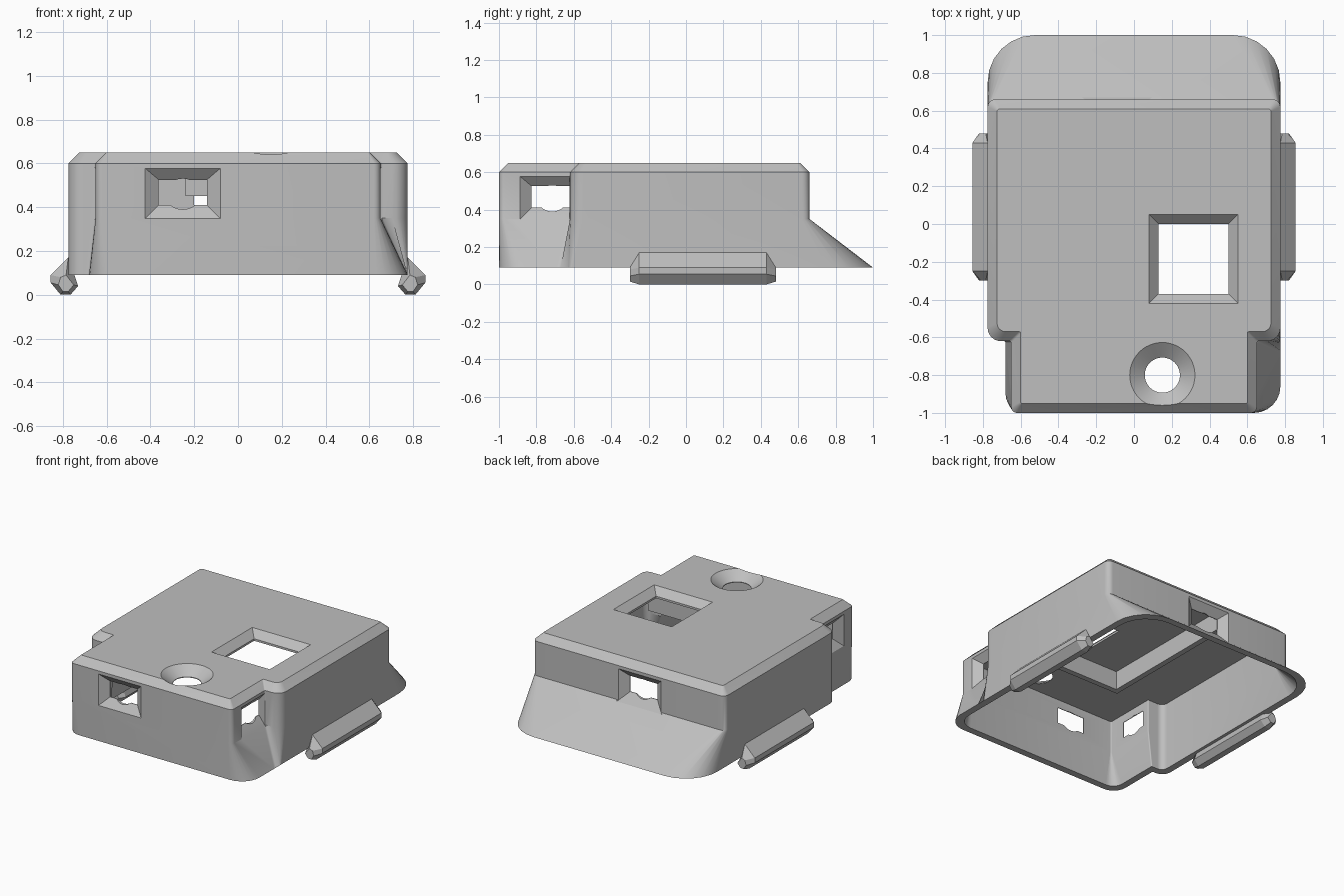
import bpy, bmesh, math
from mathutils import Vector

if "Cube" in bpy.data.objects:
    bpy.data.objects.remove(bpy.data.objects["Cube"], do_unlink=True)

grey = bpy.data.materials.new("plain grey plastic")
grey.use_nodes = True
colour = (0.52, 0.52, 0.52, 1)
grey.diffuse_color = colour
grey.node_tree.nodes["Principled BSDF"].inputs["Base Color"].default_value = colour


def finish(name, bm):
    bmesh.ops.recalc_face_normals(bm, faces=bm.faces)
    mesh = bpy.data.meshes.new(name)
    bm.to_mesh(mesh)
    bm.free()
    mesh.materials.append(grey)
    obj = bpy.data.objects.new(name, mesh)
    bpy.context.collection.objects.link(obj)
    return obj


def loft(name, rings):
    """Skin equal-length rings of points and cap both ends."""
    bm = bmesh.new()
    rows = [[bm.verts.new(p) for p in ring] for ring in rings]
    n = len(rows[0])
    for a, b in zip(rows, rows[1:]):
        for i in range(n):
            j = (i + 1) % n
            bm.faces.new((a[i], a[j], b[j], b[i]))
    bm.faces.new(rows[0])
    bm.faces.new(rows[-1])
    return finish(name, bm)


def box(name, x0, x1, y0, y1, z0, z1):
    ring = [(x0, y0), (x1, y0), (x1, y1), (x0, y1)]
    return loft(name, [[(x, y, z) for x, y in ring] for z in (z0, z1)])


# Inward direction at each corner of the notched outline
INWARD = [(1, 1), (-1, 1), (-1, 1), (-1, 1), (-1, -1), (1, -1), (1, 1), (1, 1)]


def outline(corners, z, inset=0, steps=6):
    pts = [Vector((x + sx * inset, y + sy * inset))
           for (x, y, r), (sx, sy) in zip(corners, INWARD)]
    ring = []
    for i, p in enumerate(pts):
        r = max(corners[i][2] - inset * 0.5, 0.008)
        u = (pts[i - 1] - p).normalized()
        v = (pts[(i + 1) % len(pts)] - p).normalized()
        for k in range(steps + 1):
            t = math.pi / 2 * k / steps
            q = p + r * (u + v) - r * (v * math.cos(t) + u * math.sin(t))
            ring.append((q.x, q.y, z))
    return ring


# Shell: inner ceiling, down to the rim, up the outside to the lid
base = [(-.68, -1, .1), (.775, -1, .14), (.775, -.68, .01), (.775, -.62, .01),
        (.775, 1, .25), (-.775, 1, .25), (-.775, -.62, .07), (-.68, -.62, .01)]
wall = [(-.65, -1, .03), (.65, -1, .03), (.65, -.62, .01), (.775, -.62, .07),
        (.775, .66, .04), (-.775, .66, .04), (-.775, -.62, .07), (-.65, -.62, .01)]
T = 0.05
shell = loft("case_shell", [
    outline(wall, .585, T), outline(wall, .35, T), outline(base, .09, T),
    outline(base, .09), outline(wall, .35), outline(wall, .6), outline(wall, .65, T)])

cutters = []


def ellipse(cu, cv, ru, rv, n=48):
    return [(cu + ru * math.cos(math.tau * i / n), cv + rv * math.sin(math.tau * i / n))
            for i in range(n)]


def window(place, centre, clip=9.0):
    """Bevelled port with a scalloped sill; place maps (along, up, depth) to space."""
    rings = []
    for depth, grow in ((-.01, .075), (.046, 0), (.12, 0)):
        u0, u1 = centre - .11 - grow, min(centre + .11 + grow, clip)
        v0, v1 = .41 - grow, .525 + grow * .85
        rings.append([place(u, v, depth) for u, v in
                      ((u0, v0), (u1, v0), (u1, v1), (u0, v1))])
    cutters.append(loft("window_cutter", rings))
    oval = ellipse(centre, .46, .08, .07)
    cutters.append(loft("sill_cutter", [[place(u, v, d) for u, v in oval]
                                        for d in (.005, .125)]))


# Ports in the front, the back and both sides of the narrow front section
window(lambda u, v, d: (u, -1 + d, v), -.252)
window(lambda u, v, d: (u, .66 - d, v), -.09)
for s in (1, -1):
    window(lambda u, v, d: (s * (.65 - d), u, v), -.715, -.622)

# Square opening in the lid
rings = []
for z, h in ((.66, .245), (.6, .185), (.5, .185)):
    rings.append([(.315 + a * h, -.185 + b * h, z)
                  for a, b in ((-1, -1), (1, -1), (1, 1), (-1, 1))])
cutters.append(loft("lid_cutter", rings))

# Countersunk round hole in the lid
cutters.append(loft("countersink_cutter", [
    [(x, y, z) for x, y in ellipse(.15, -.8, r, r)]
    for z, r in ((.66, .186), (.59, .093), (.5, .093))]))

# Cut all openings, then drop the cutters
for c in cutters:
    mod = shell.modifiers.new("opening", "BOOLEAN")
    mod.operation = "DIFFERENCE"
    mod.solver = "EXACT"
    mod.object = c
bpy.context.view_layer.update()
cut = bpy.data.meshes.new_from_object(
    shell.evaluated_get(bpy.context.evaluated_depsgraph_get()))
shell.modifiers.clear()
shell.data = cut
for c in cutters:
    bpy.data.objects.remove(c, do_unlink=True)

bpy.ops.object.select_all(action="DESELECT")
shell.select_set(True)
bpy.context.view_layer.objects.active = shell
bpy.ops.object.shade_smooth_by_angle(angle=math.radians(30))

# Ribs under the lid
box("cross_rib", -.24, .6, -.46, -.42, .45, .59)
box("long_rib", -.24, -.2, -.42, .615, .45, .59)

# Snap rails along both lower sides, with tapered ends
full = [(.775, .17), (.855, .09), (.855, .055), (.81, 0), (.765, 0), (.73, .04)]
tip = [(.785, .09), (.81, .08), (.82, .045), (.8, .015), (.775, .015), (.75, .045)]
for s, side in ((1, "left"), (-1, "right")):
    loft(side + "_snap_rail", [
        [(s * x, y, z) for x, z in prof]
        for y, prof in ((-.3, tip), (-.25, full), (.43, full), (.48, tip))])
